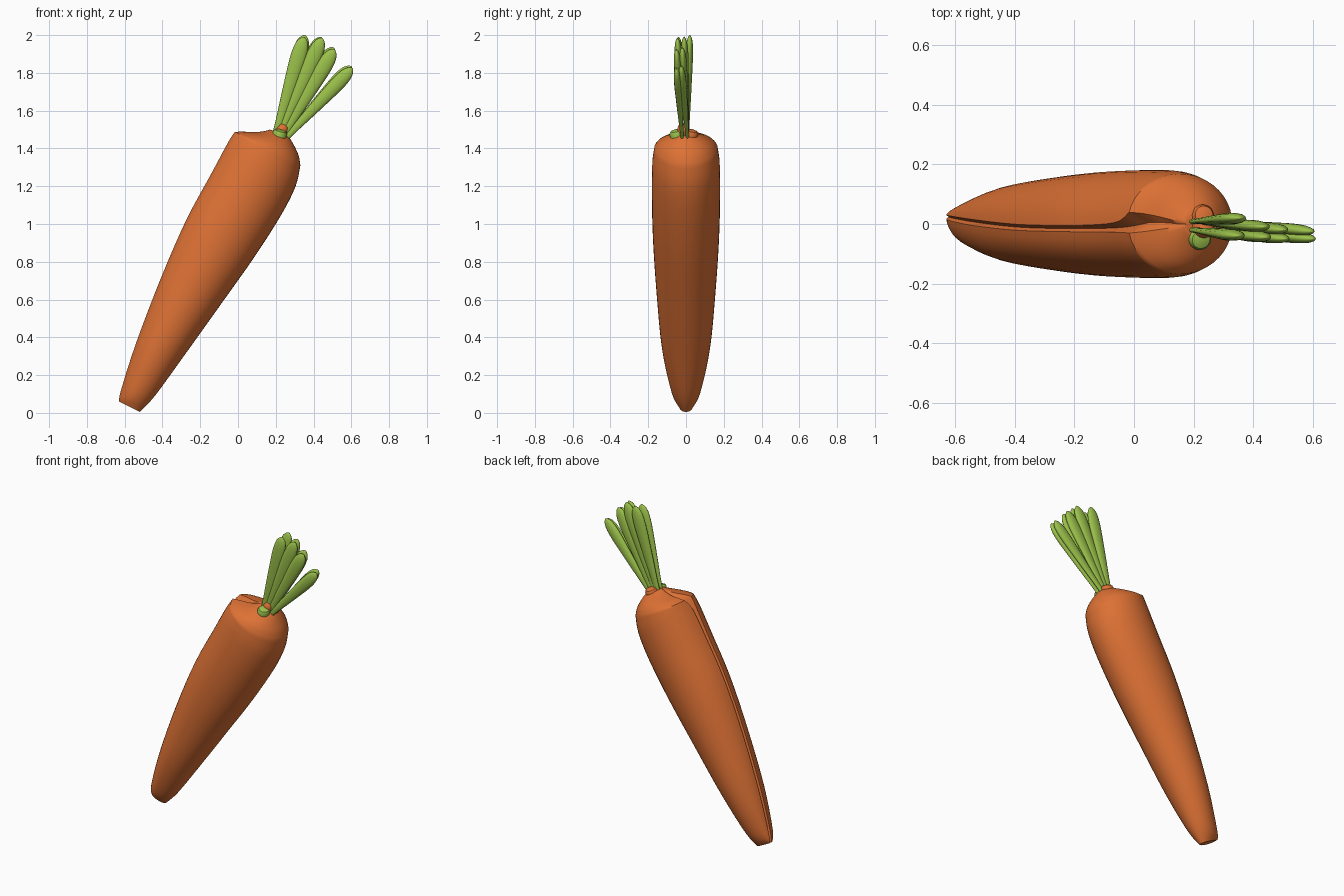
import bpy, bmesh, math
from mathutils import Vector

if "Cube" in bpy.data.objects:
    bpy.data.objects.remove(bpy.data.objects["Cube"])


def material(name, color):
    m = bpy.data.materials.new(name)
    m.diffuse_color = (*color, 1)
    m.use_nodes = True
    m.node_tree.nodes["Principled BSDF"].inputs["Base Color"].default_value = m.diffuse_color
    return m


ORANGE = material("orange", (0.72, 0.165, 0.035))
GREEN = material("green", (0.33, 0.54, 0.07))


def loft(name, rings, mat, angle=40):
    """Skin a list of equal-length closed rings and cap both ends."""
    bm = bmesh.new()
    vs = [[bm.verts.new(p) for p in r] for r in rings]
    n = len(rings[0])
    for a, b in zip(vs, vs[1:]):
        for i in range(n):
            j = (i + 1) % n
            bm.faces.new((a[i], a[j], b[j], b[i]))
    bm.faces.new(vs[0][::-1])
    bm.faces.new(vs[-1])
    bmesh.ops.recalc_face_normals(bm, faces=bm.faces)
    me = bpy.data.meshes.new(name)
    bm.to_mesh(me)
    bm.free()
    ob = bpy.data.objects.new(name, me)
    bpy.context.collection.objects.link(ob)
    me.materials.append(mat)
    bpy.context.view_layer.objects.active = ob
    ob.select_set(True)
    bpy.ops.object.shade_smooth_by_angle(angle=math.radians(angle))
    ob.select_set(False)
    return ob


def spline(rows, steps):
    """Catmull-Rom through rows of numbers."""
    out = []
    for k in range(len(rows) - 1):
        p = [rows[max(0, min(len(rows) - 1, k + d))] for d in (-1, 0, 1, 2)]
        for s in range(steps):
            t = s / steps
            out.append([0.5 * (2 * b + (c - a) * t + (2 * a - 5 * b + 4 * c - d) * t * t
                               + (3 * b - a - 3 * c + d) * t ** 3) for a, b, c, d in zip(*p)])
    return out + [list(rows[-1])]


# Root: left x,z / right x,z / half width in y / slit half width / slit depth / slit y
root = [
    (-.63, .06, -.52, .005, .035, .006, .01, .025),
    (-.62, .12, -.44, .09, .075, .008, .01, .02),
    (-.54, .37, -.28, .31, .127, .010, .015, .005),
    (-.41, .71, -.08, .59, .157, .010, .015, -.01),
    (-.275, 1.02, .09, .83, .175, .010, .015, -.015),
    (-.14, 1.27, .23, 1.05, .181, .012, .02, -.015),
    (-.055, 1.43, .305, 1.20, .179, .018, .035, -.01),
]
# The slit opens at the top edge and closes again towards the crown
head = [
    (-.02, 1.49, .33, 1.31, .168, .035, .08, .005),
    (.03, 1.49, .322, 1.36, .148, .030, .06, .005),
    (.09, 1.487, .30, 1.41, .115, .02, .035, .003),
    (.14, 1.492, .28, 1.445, .075, .010, .012, 0),
    (.17, 1.50, .265, 1.465, .045, .004, .004, 0),
]
rings = []
for lx, lz, rx, rz, w, g, d, sy in spline(root + head[:1], 4)[:-1] + spline(head, 3):
    L, R = Vector((lx, 0, lz)), Vector((rx, 0, rz))
    c, u = (L + R) / 2, (L - R) / 2
    a0 = math.asin(min(0.6, g / w))
    n = 40
    ring = []
    for i in range(n + 1):
        a = a0 + (2 * math.pi - 2 * a0) * i / n
        near = max(0, math.cos(a)) ** 4
        ring.append(c + u * math.cos(a) + Vector((0, w * math.sin(a) + sy * near, 0)))
    ring.append(L - u.normalized() * d + Vector((0, sy, 0)))
    rings.append(ring)
loft("carrot_root", rings, ORANGE, 45)


# Leaf stalks: flattened clubs fanning out of the crown
club = [(0, .020), (.15, .023), (.35, .031), (.55, .038), (.75, .044),
        (.87, .042), (.94, .033), (.98, .019), (1, .004)]


def stalk(name, base, tip, width=1.0):
    base, tip = Vector(base), Vector(tip)
    axis = tip - base
    side = axis.cross(Vector((0, 1, 0))).normalized()
    flat = Vector((0, 1, 0))
    out = []
    for t, r in spline(club, 2):
        c = base + axis * t
        out.append([c + side * r * width * math.cos(a) + flat * r * .45 * math.sin(a)
                    for a in (2 * math.pi * i / 14 for i in range(14))])
    loft(name, out, GREEN, 60)


tips = [(.355, .02, 2.0), (.35, -.04, 1.99), (.44, -.01, 1.99), (.445, -.045, 1.985),
        (.505, -.02, 1.935), (.51, -.05, 1.925), (.60, -.025, 1.835), (.605, -.05, 1.825)]
for i, tip in enumerate(tips):
    k = i // 2
    stalk(f"leaf_{i + 1}", (.20 + .018 * k, .008 if i % 2 == 0 else -.02, 1.475 - .006 * k), tip,
          .95 if k < 3 else .85)


# Crown buds at the base of the leaves
def disc(name, center, axis, r, h, mat):
    c, ax = Vector(center), Vector(axis).normalized()
    q = Vector((0, 0, 1)).rotation_difference(ax)
    out = []
    for f, z in ((1, -h), (1, 0), (.8, h * .5), (.4, h * .7)):
        out.append([c + q @ Vector((r * f * math.cos(a), r * f * math.sin(a), z))
                    for a in (2 * math.pi * i / 24 for i in range(24))])
    loft(name, out, mat, 40)


disc("crown_bud_green", (.222, -.05, 1.482), (.25, -.2, 1), .038, .025, GREEN)
disc("crown_bud_orange", (.232, .028, 1.482), (.25, .2, 1), .038, .025, ORANGE)
disc("crown_stub", (.235, -.015, 1.50), (.45, 0, .9), .032, .045, ORANGE)
